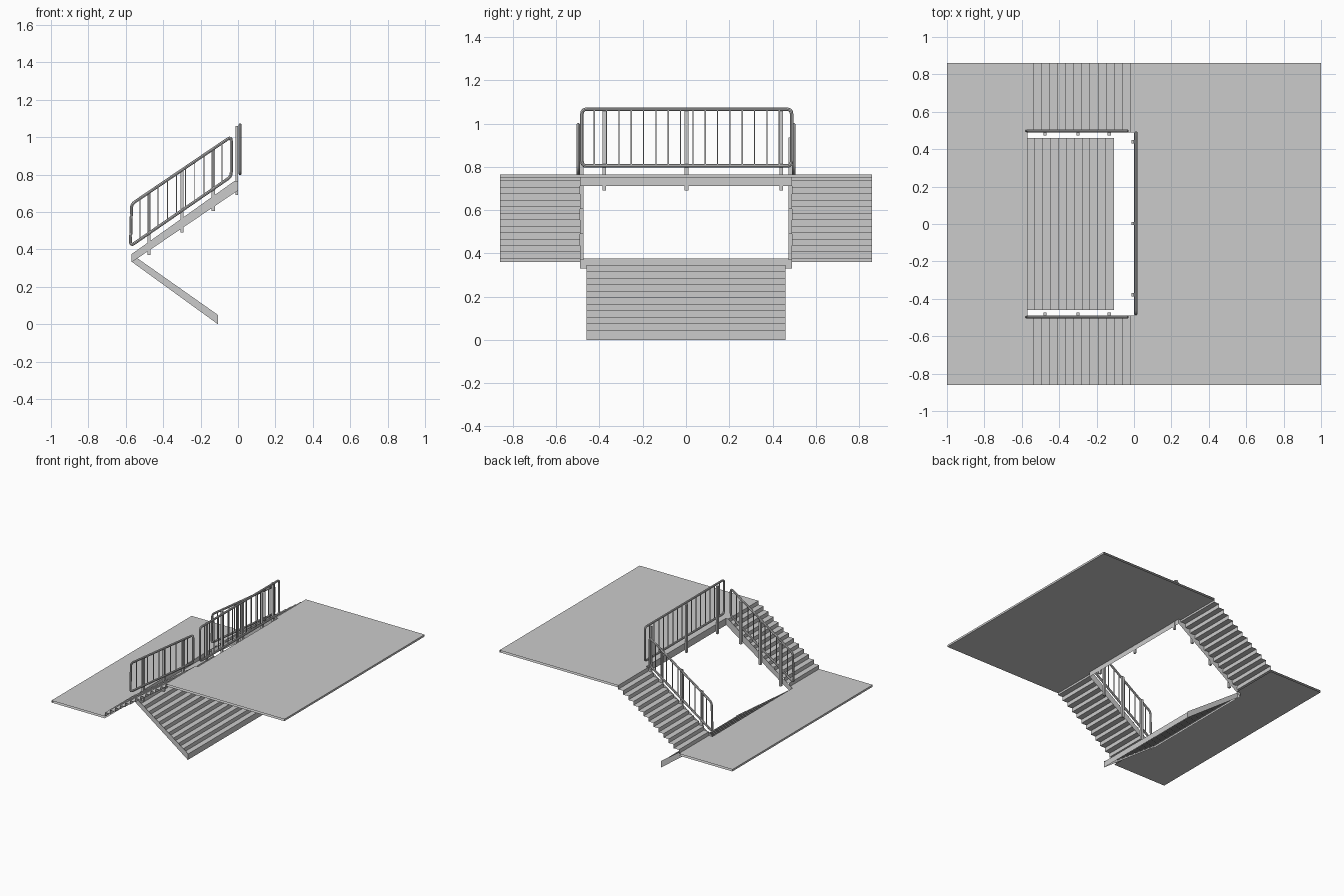
import bpy, math
from mathutils import Vector

if "Cube" in bpy.data.objects:
    bpy.data.objects.remove(bpy.data.objects["Cube"])

LOW, TOP, THICK = 0.375, 0.765, 0.015
HALF, WELL, FLIGHT = 0.86, 0.49, 0.46


def mesh_object(name, verts, faces):
    me = bpy.data.meshes.new(name)
    me.from_pydata(verts, [], faces)
    ob = bpy.data.objects.new(name, me)
    bpy.context.collection.objects.link(ob)
    return ob


def sheet(name, profile, y0, y1):
    """Sweep an open x-z profile along y, leaving the ends open."""
    n = len(profile)
    verts = [(x, y, z) for y in (y0, y1) for x, z in profile]
    return mesh_object(name, verts, [(i, i + 1, n + i + 1, n + i) for i in range(n - 1)])


def board(name, outline, y):
    """Flat side board in an x-z plane."""
    return mesh_object(name, [(x, y, z) for x, z in outline], [tuple(range(len(outline)))])


def bars(name, boxes):
    """Boxes given as (centre, size), joined in one mesh."""
    verts, faces = [], []
    for c, s in boxes:
        b = len(verts)
        verts += [tuple(c[k] + s[k] * d[k] / 2 for k in range(3))
                  for d in [(i, j, h) for h in (-1, 1) for i, j in ((-1, -1), (1, -1), (1, 1), (-1, 1))]]
        faces += [tuple(b + i for i in f) for f in
                  ((3, 2, 1, 0), (4, 5, 6, 7), (0, 1, 5, 4), (1, 2, 6, 5), (2, 3, 7, 6), (3, 0, 4, 7))]
    return mesh_object(name, verts, faces)


def tube_loop(name, corners, r=0.022, bevel=0.008):
    """Closed round tube with rounded corners."""
    pts = []
    for i, c in enumerate(corners):
        c = Vector(c)
        a = c + (Vector(corners[i - 1]) - c).normalized() * r
        b = c + (Vector(corners[(i + 1) % len(corners)]) - c).normalized() * r
        for k in range(5):
            t = k / 4
            pts.append(a * (1 - t) ** 2 + c * 2 * t * (1 - t) + b * t * t)
    cu = bpy.data.curves.new(name, 'CURVE')
    cu.dimensions = '3D'
    cu.bevel_depth, cu.bevel_resolution = bevel, 2
    sp = cu.splines.new('POLY')
    sp.points.add(len(pts) - 1)
    for p, q in zip(sp.points, pts):
        p.co = (*q, 1)
    sp.use_cyclic_u = True
    ob = bpy.data.objects.new(name, cu)
    bpy.context.collection.objects.link(ob)
    bpy.ops.object.select_all(action='DESELECT')
    ob.select_set(True)
    bpy.context.view_layer.objects.active = ob
    bpy.ops.object.convert(target='MESH')
    bpy.ops.object.shade_smooth_by_angle()


# Floors joined by the upper stairs, on both sides of the well
side = [(-0.54, LOW - THICK), (-1, LOW - THICK), (-1, LOW), (-0.54, LOW)]
for i in range(13):
    x, z = -0.54 + 0.52 * i / 12, LOW + 0.03 * (i + 1)
    side.append((x, z))
    side.append((x + 0.52 / 12, z) if i < 12 else (1, TOP))
side += [(1, TOP - THICK), (-0.02, TOP - THICK)]
sheet("floor_and_stairs_left", side, -HALF, -WELL)
sheet("floor_and_stairs_right", side, WELL, HALF)

# Middle parts of the floors, with fascias facing the well
sheet("lower_floor_middle", [(-0.57, LOW - THICK), (-1, LOW - THICK), (-1, LOW),
                             (-0.57, LOW), (-0.57, 0.33)], -WELL, WELL)
sheet("upper_floor_middle", [(0, TOP - THICK), (1, TOP - THICK), (1, TOP),
                             (0, TOP), (0, 0.712)], -WELL, WELL)

# Lower flight going down under the upper floor
flight = [(-0.57, LOW)]
for i in range(12):
    x, z = -0.57 + 0.042 * i, LOW - 0.03 * (i + 1)
    flight.append((x, z if i < 11 else 0))
    if i < 11:
        flight.append((x + 0.042, z))
sheet("lower_stairs", flight, -FLIGHT, FLIGHT)

for s, tag in ((-1, "left"), (1, "right")):
    # Stringers
    board("upper_stringer_" + tag, [(-0.57, 0.33), (0, 0.715), (0, TOP), (-0.02, TOP),
                                    (-0.54, 0.395), (-0.57, LOW)], s * WELL)
    board("lower_stringer_" + tag, [(-0.57, 0.335), (-0.108, 0), (-0.108, 0.05),
                                    (-0.57, LOW)], s * FLIGHT)
    # Sloping railing
    y = s * 0.498
    tube_loop("stair_rail_" + tag, [(-0.575, y, 0.418), (-0.569, y, 0.642),
                                    (-0.036, y, 1.003), (-0.036, y, 0.79)])
    lo = lambda x: 0.418 + (x + 0.575) * 0.69
    hi = lambda x: 0.642 + (x + 0.569) * 0.677
    bars("stair_balusters_" + tag,
         [((x, y, (lo(x) + hi(x)) / 2), (0.005, 0.005, hi(x) - lo(x)))
          for x in (-0.573 + 0.0488 * k for k in range(1, 11))])
    bars("stair_posts_" + tag,
         [((x, s * 0.482, b + 0.165), (0.017, 0.016, 0.33))
          for x, b in ((-0.475, 0.37), (-0.3, 0.49), (-0.132, 0.605))])

# Level railing at the upper floor
tube_loop("landing_rail", [(0.011, -0.481, 0.804), (0.011, 0.488, 0.804),
                           (0.011, 0.488, 1.066), (0.011, -0.481, 1.066)])
bars("landing_balusters", [((0.011, -0.481 + 0.057 * k, 0.935), (0.005, 0.005, 0.262))
                           for k in range(1, 17)])
bars("landing_posts", [((-0.006, y, 0.875), (0.014, 0.017, 0.37)) for y in (-0.378, 0.002, 0.44)])
